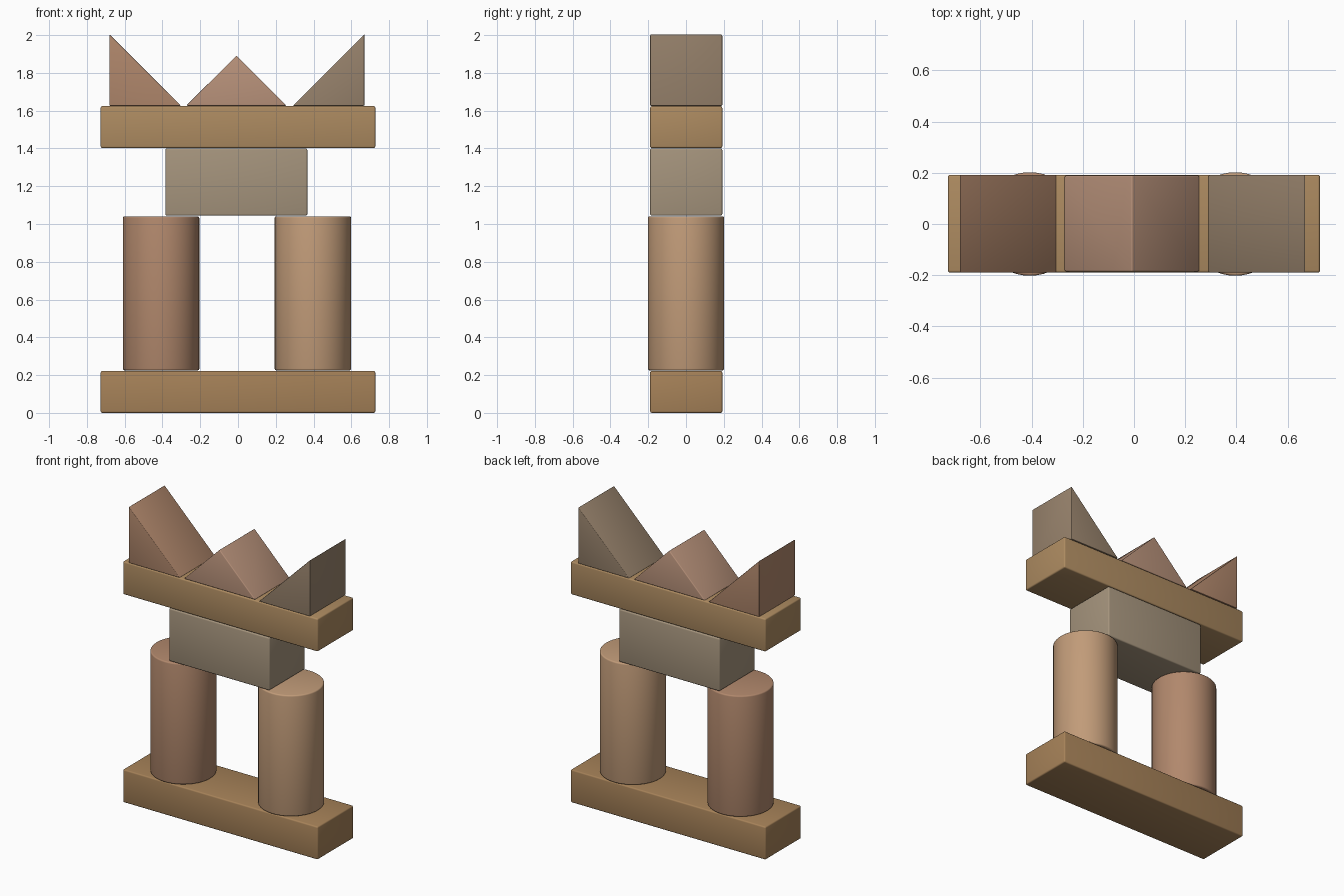
import bpy, bmesh, math

if "Cube" in bpy.data.objects:
    bpy.data.objects.remove(bpy.data.objects["Cube"])


def material(name, rgb):
    mat = bpy.data.materials.new(name)
    lin = [(c / 255) ** 2.2 for c in rgb]
    mat.diffuse_color = (*lin, 1)
    mat.use_nodes = True
    mat.node_tree.nodes["Principled BSDF"].inputs["Base Color"].default_value = mat.diffuse_color
    return mat


def finish(obj, mat, bevel):
    """Soften the edges like sanded wood and assign the stain."""
    obj.data.materials.append(mat)
    mod = obj.modifiers.new("sanded_edges", 'BEVEL')
    mod.width, mod.segments = bevel, 3
    mod.limit_method, mod.angle_limit = 'ANGLE', math.radians(40)
    bpy.ops.object.select_all(action='DESELECT')
    obj.select_set(True)
    bpy.context.view_layer.objects.active = obj
    bpy.ops.object.modifier_apply(modifier=mod.name)
    bpy.ops.object.shade_smooth_by_angle(angle=math.radians(32))


def prism(name, profile, mat, y0=-0.19, y1=0.192, bevel=0.009):
    """Extrude an (x, z) outline through the depth of the tower."""
    bm = bmesh.new()
    face = bm.faces.new([bm.verts.new((x, y0, z)) for x, z in profile])
    ext = bmesh.ops.extrude_face_region(bm, geom=[face])
    verts = [g for g in ext["geom"] if isinstance(g, bmesh.types.BMVert)]
    bmesh.ops.translate(bm, verts=verts, vec=(0, y1 - y0, 0))
    bmesh.ops.recalc_face_normals(bm, faces=bm.faces)
    mesh = bpy.data.meshes.new(name)
    bm.to_mesh(mesh)
    bm.free()
    obj = bpy.data.objects.new(name, mesh)
    bpy.context.collection.objects.link(obj)
    finish(obj, mat, bevel)


def block(name, x0, x1, z0, z1, mat):
    prism(name, [(x0, z0), (x1, z0), (x1, z1), (x0, z1)], mat)


def pillar(name, x, z0, z1, mat):
    bpy.ops.mesh.primitive_cylinder_add(vertices=48, radius=0.202, depth=z1 - z0,
                                        location=(x, 0, (z0 + z1) / 2))
    obj = bpy.context.object
    obj.name = name
    finish(obj, mat, 0.009)


oak = material("oak", (172, 138, 97))
dark_oak = material("dark_oak", (165, 129, 89))
grey_wood = material("grey_wood", (164, 147, 124))
red_wood = material("red_wood", (176, 135, 108))
tan_wood = material("tan_wood", (192, 154, 120))
pink_wood = material("pink_wood", (182, 144, 121))
brown_grey = material("brown_grey", (152, 131, 109))

# Planks and middle block
block("bottom_plank", -0.727, 0.727, 0.0, 0.222, dark_oak)
block("middle_block", -0.384, 0.367, 1.044, 1.4, grey_wood)
block("top_plank", -0.727, 0.727, 1.402, 1.624, oak)

# Round pillars
pillar("left_pillar", -0.407, 0.225, 1.041, red_wood)
pillar("right_pillar", 0.396, 0.225, 1.041, tan_wood)

# Wedges on top
prism("left_wedge", [(-0.681, 1.626), (-0.302, 1.626), (-0.681, 2.004)],
      red_wood, bevel=0.004)
prism("middle_wedge", [(-0.274, 1.626), (0.258, 1.626), (-0.008, 1.892)],
      pink_wood, -0.186, 0.19, bevel=0.006)
prism("right_wedge", [(0.29, 1.626), (0.669, 1.626), (0.669, 2.004)],
      brown_grey, bevel=0.004)
